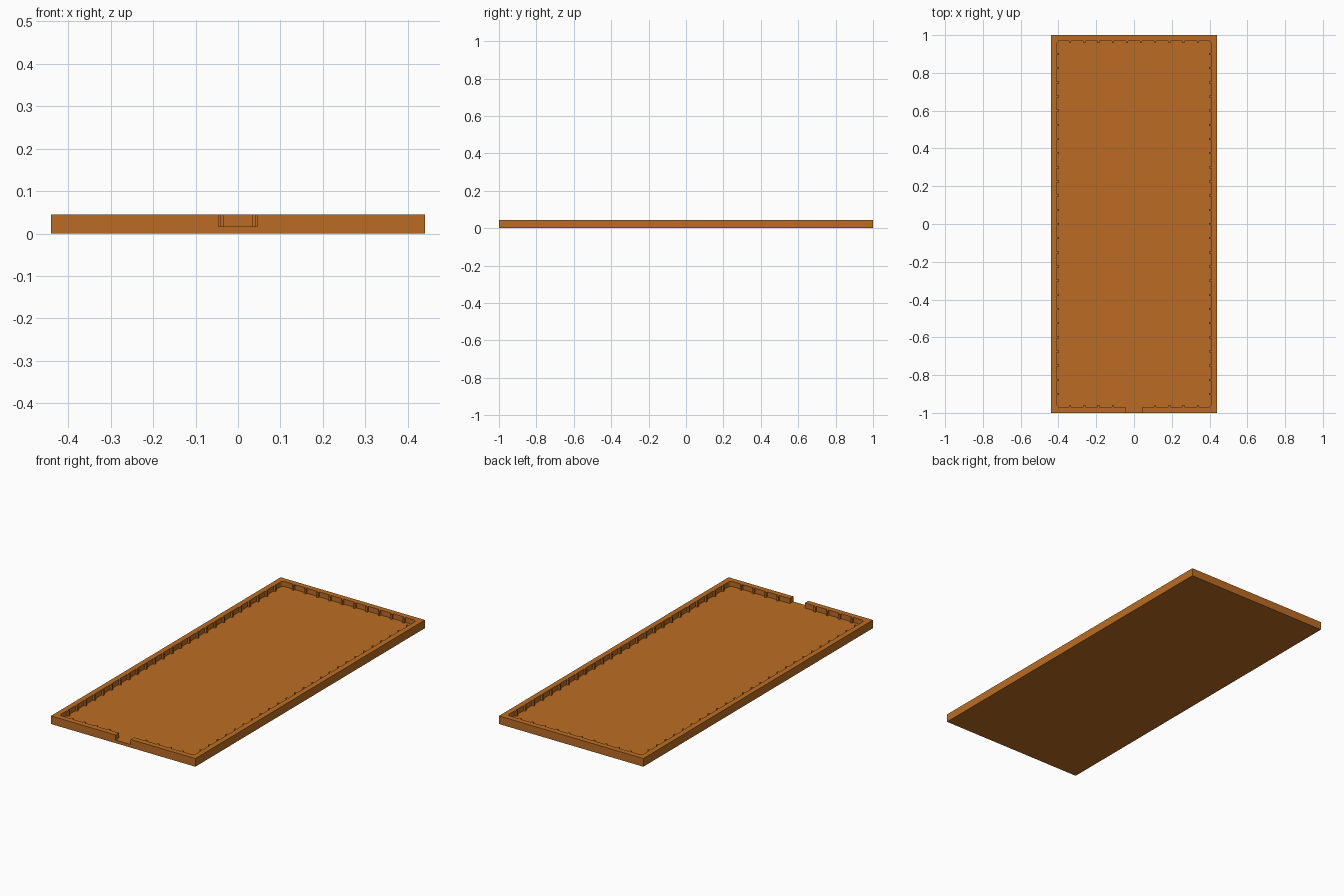
import bpy, bmesh, math

if "Cube" in bpy.data.objects:
    bpy.data.objects.remove(bpy.data.objects["Cube"])

HX, HY, H = 0.44, 1.0, 0.045      # outer half sizes and height
FLOOR, WALL = 0.017, 0.03         # floor thickness, rim thickness
STEP, RIB_W, RIB_D = 0.075, 0.010, 0.012

orange = bpy.data.materials.new("burnt orange")
orange.diffuse_color = (0.50, 0.152, 0.017, 1)
orange.use_nodes = True
orange.node_tree.nodes["Principled BSDF"].inputs["Base Color"].default_value = orange.diffuse_color


def prism(name, outline, z0, z1):
    """Extrude a flat outline between two heights."""
    bm = bmesh.new()
    face = bm.faces.new([bm.verts.new((x, y, z0)) for x, y in outline])
    ext = bmesh.ops.extrude_face_region(bm, geom=[face])
    top = [v for v in ext["geom"] if isinstance(v, bmesh.types.BMVert)]
    bmesh.ops.translate(bm, verts=top, vec=(0, 0, z1 - z0))
    bmesh.ops.recalc_face_normals(bm, faces=bm.faces)
    me = bpy.data.meshes.new(name)
    bm.to_mesh(me)
    bm.free()
    me.materials.append(orange)
    ob = bpy.data.objects.new(name, me)
    bpy.context.collection.objects.link(ob)
    return ob


def rect(x0, x1, y0, y1):
    return [(x0, y0), (x1, y0), (x1, y1), (x0, y1)]


def side(half_len, offset, ribs, turn, r=0.02):
    """One ribbed inner wall, ending in a rounded corner, turned into place."""
    pts = []
    for p in ribs:
        a, b = p - RIB_W / 2, p + RIB_W / 2
        pts += [(a, -offset), (a, -offset + RIB_D),
                (b, -offset + RIB_D), (b, -offset)]
    for i in range(7):
        t = math.radians(-90 + 15 * i)
        pts.append((half_len - r + r * math.cos(t), -offset + r + r * math.sin(t)))
    c, s = [(1, 0), (0, 1), (-1, 0), (0, -1)][turn]
    return [(x * c - y * s, x * s + y * c) for x, y in pts]


# Cavity outline with a rib every step along each wall
ix, iy = HX - WALL, HY - WALL
short_ribs = [(k + 0.5) * STEP for k in range(-5, 5)]
long_ribs = [k * STEP for k in range(-12, 13)]
outline = (side(ix, iy, short_ribs, 0) + side(iy, ix, long_ribs, 1)
           + side(ix, iy, short_ribs, 2) + side(iy, ix, long_ribs, 3))

tray = prism("tray", rect(-HX, HX, -HY, HY), 0, H)
cavity = prism("cavity_cutter", outline, FLOOR, H + 0.05)
notch = prism("notch_cutter", rect(-0.046, 0.046, -HY - 0.05, -iy + RIB_D + 0.004),
              FLOOR, H + 0.06)

# Cut the cavity and the front opening
for cutter in (cavity, notch):
    mod = tray.modifiers.new(cutter.name, 'BOOLEAN')
    mod.operation, mod.solver, mod.object = 'DIFFERENCE', 'EXACT', cutter
bpy.context.view_layer.update()
mesh = bpy.data.meshes.new_from_object(
    tray.evaluated_get(bpy.context.evaluated_depsgraph_get()))
tray.modifiers.clear()
tray.data = mesh
for cutter in (cavity, notch):
    bpy.data.objects.remove(cutter)
